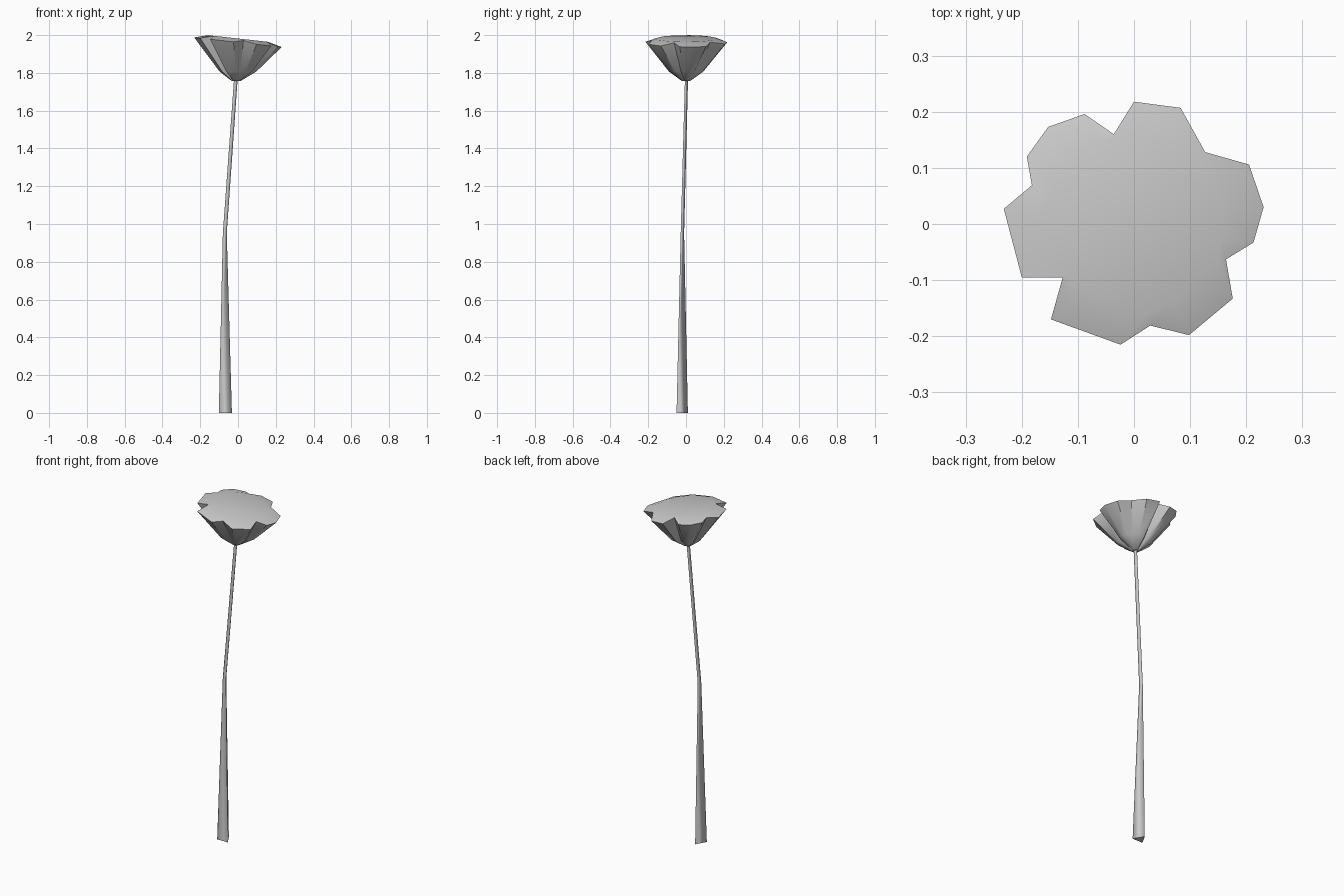
import bpy
from math import cos, sin, radians, hypot

if "Cube" in bpy.data.objects:
    bpy.data.objects.remove(bpy.data.objects["Cube"])


def make_object(name, verts, faces):
    mesh = bpy.data.meshes.new(name)
    mesh.from_pydata(verts, [], faces)
    mesh.update()
    obj = bpy.data.objects.new(name, mesh)
    bpy.context.collection.objects.link(obj)
    return obj


def loft(name, rings):
    """Skin equal-length counter-clockwise rings from bottom to top, capped."""
    n = len(rings[0])
    faces = [list(reversed(range(n)))]
    for k in range(len(rings) - 1):
        a, b = k * n, (k + 1) * n
        faces += [(a + i, a + (i + 1) % n, b + (i + 1) % n, b + i) for i in range(n)]
    faces.append([(len(rings) - 1) * n + i for i in range(n)])
    return make_object(name, [p for r in rings for p in r], faces)


# Stem: bent, tapering, three sided, one corner to the back
def triangle(x, y, z, r):
    return [(x + r * cos(radians(a)), y + r * sin(radians(a)), z) for a in (90, 210, 330)]


stem = loft("stem", [triangle(-0.067, -0.03, 0, 0.04),
                     triangle(-0.07, -0.022, 0.95, 0.012),
                     triangle(-0.011, 0, 1.775, 0.011)])
for p in stem.data.polygons:
    p.use_smooth = len(p.vertices) == 4

# Flower head: six petals around a shallow, tilted, closed top
outline = [(0, .218), (.083, .207), (.127, .128), (.205, .106), (.231, .03),
           (.213, -.033), (.164, -.063), (.176, -.133), (.098, -.198),
           (.029, -.181), (-.024, -.215), (-.148, -.17), (-.127, -.095),
           (-.2, -.095), (-.232, .027), (-.182, .069), (-.191, .12),
           (-.153, .173), (-.088, .196), (-.036, .16)]
outline.reverse()


def top_z(x):
    return 1.982 - 0.11 * x


base, belly, rim, cap = [], [], [], []
for x, y in outline:
    r = hypot(x, y)
    droop = 0.02 * max(0, min(1, (r - 0.165) / 0.05))
    s = min(0.16 / r, 0.97)
    base.append((x * 0.1 - 0.01, y * 0.1, 1.757))
    belly.append((x * 0.42, y * 0.42, 1.807))
    rim.append((x, y, top_z(x) - droop))
    cap.append((x * s, y * s, top_z(x * s)))
flower = loft("flower_head", [base, belly, rim, cap])

bpy.ops.object.select_all(action='DESELECT')
flower.select_set(True)
bpy.context.view_layer.objects.active = flower
bpy.ops.object.shade_smooth_by_angle(angle=radians(40))
